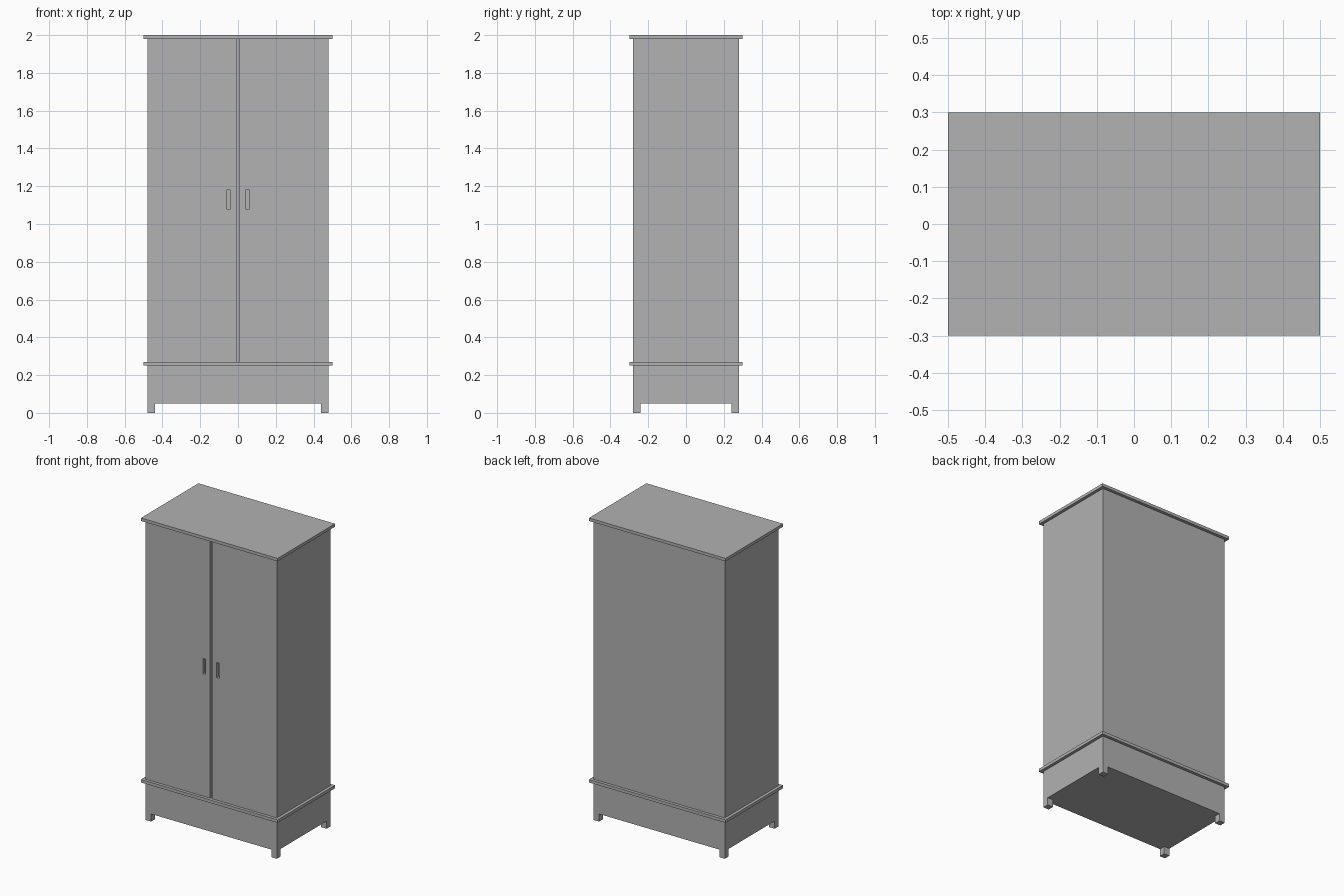
import bpy

# Remove the default object
default = bpy.data.objects.get("Cube")
if default:
    bpy.data.objects.remove(default, do_unlink=True)

# Single flat colour
GREY = (0.445, 0.445, 0.445, 1.0)
paint = bpy.data.materials.new("plain_grey")
paint.use_nodes = True
paint.diffuse_color = GREY
for node in paint.node_tree.nodes:
    if node.type == 'BSDF_PRINCIPLED':
        node.inputs["Base Color"].default_value = GREY


def box(name, low, high):
    """Flat-shaded box spanning two opposite corners."""
    bpy.ops.mesh.primitive_cube_add(size=1)
    obj = bpy.context.object
    obj.name = obj.data.name = name
    for v in obj.data.vertices:
        v.co = [h if c > 0 else l for c, l, h in zip(v.co, low, high)]
    obj.data.materials.append(paint)
    return obj


def cut(obj, cutter):
    """Subtract the cutter from the object, then discard it."""
    cutter.hide_render = True
    mod = obj.modifiers.new("cut", 'BOOLEAN')
    mod.operation = 'DIFFERENCE'
    mod.solver = 'EXACT'
    mod.object = cutter
    bpy.context.view_layer.objects.active = obj
    bpy.ops.object.modifier_apply(modifier=mod.name)
    bpy.data.objects.remove(cutter, do_unlink=True)


# Main dimensions
W, D = 0.48, 0.28            # half width and half depth of the body
LIP = 0.02                   # overhang and thickness of the boards
LEG, LEG_H = 0.04, 0.05
BASE_TOP, TOP = 0.25, 2.0
DOOR = 0.02                  # door thickness
GAP = 0.0075                 # half of the gap between the doors
body_low, body_high = BASE_TOP + LIP, TOP - LIP

# Base, boards and carcass
box("base", (-W, -D, LEG_H), (W, D, BASE_TOP))
for name, z in (("base_board", BASE_TOP), ("top_board", body_high)):
    box(name, (-W - LIP, -D - LIP, z), (W + LIP, D + LIP, z + LIP))
box("carcass", (-W, -D + DOOR, body_low), (W, D, body_high))

# Feet and doors, mirrored left and right
for side, s in (("left", 1), ("right", -1)):
    def span(a, b):
        return sorted((s * a, s * b))

    x0, x1 = span(W - LEG, W)
    box("front_foot_" + side, (x0, -D, 0), (x1, -D + LEG, LEG_H))
    box("back_foot_" + side, (x0, D - LEG, 0), (x1, D, LEG_H))

    x0, x1 = span(GAP, W)
    door = box("door_" + side, (x0, -D, body_low), (x1, -D + DOOR, body_high))

    # Recessed finger slot
    x0, x1 = span(0.04, 0.06)
    cut(door, box("slot_cutter", (x0, -D - DOOR, 1.08), (x1, -D + 2 * DOOR, 1.18)))
